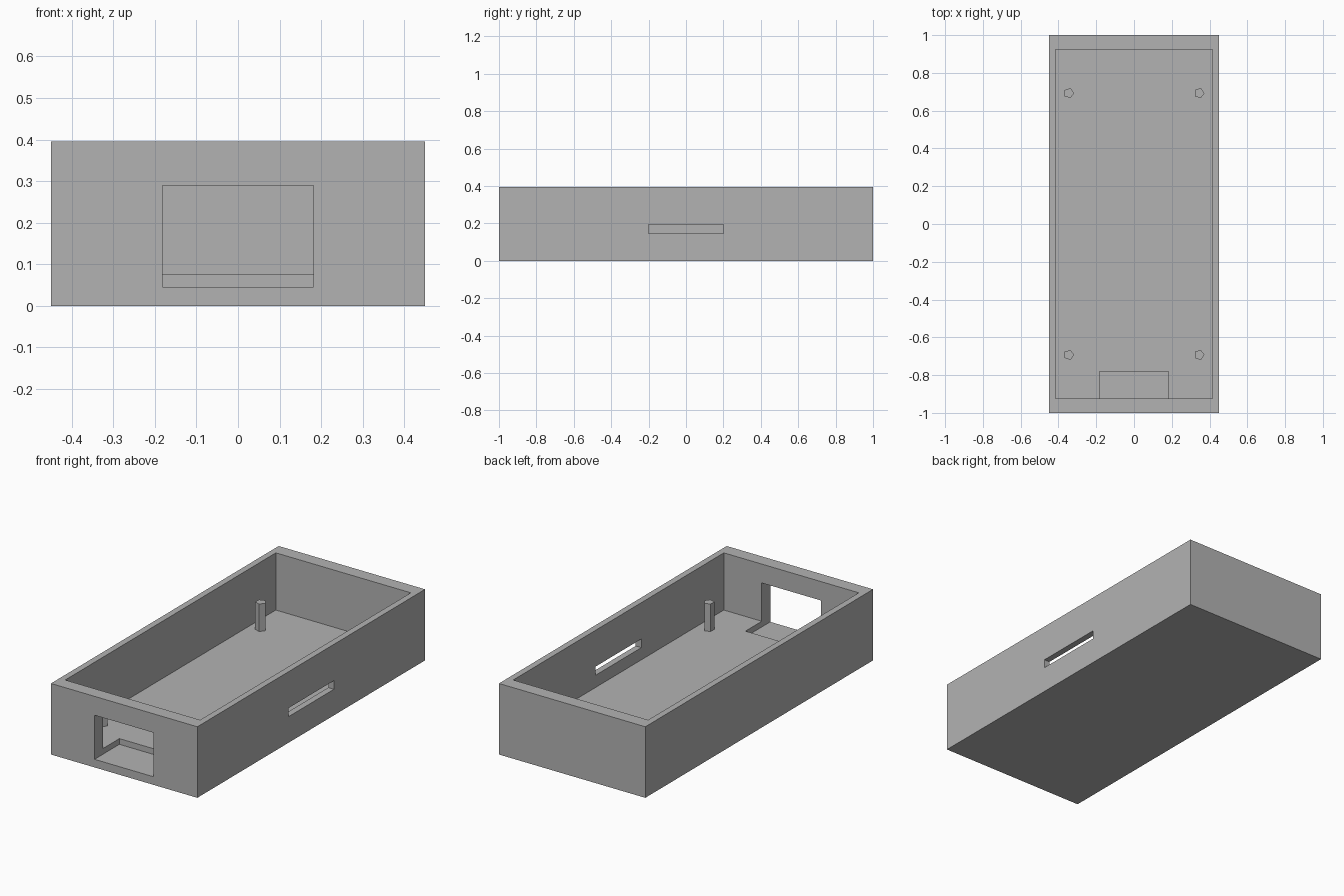
import bpy
import math

HEIGHT = 0.395
FLOOR = 0.077

default_cube = bpy.data.objects.get("Cube")
if default_cube:
    bpy.data.objects.remove(default_cube, do_unlink=True)

grey = bpy.data.materials.new("plain grey")
grey.use_nodes = True
colour = (0.45, 0.45, 0.45, 1.0)
grey.diffuse_color = colour
grey.node_tree.nodes["Principled BSDF"].inputs["Base Color"].default_value = colour


def box(name, low, high):
    """Axis-aligned box between two opposite corners."""
    bpy.ops.mesh.primitive_cube_add(size=1)
    obj = bpy.context.object
    obj.name = name
    obj.location = [(a + b) / 2 for a, b in zip(low, high)]
    obj.scale = [b - a for a, b in zip(low, high)]
    bpy.ops.object.transform_apply(location=True, rotation=False, scale=True)
    obj.data.materials.append(grey)
    return obj


def cut(target, cutter):
    """Subtract the cutter from the target, then discard it."""
    cutter.hide_render = True
    mod = target.modifiers.new("cut", "BOOLEAN")
    mod.operation = "DIFFERENCE"
    mod.solver = "EXACT"
    mod.object = cutter
    bpy.context.view_layer.objects.active = target
    bpy.ops.object.modifier_apply(modifier=mod.name)
    bpy.data.objects.remove(cutter, do_unlink=True)


# Open tray with thick end walls
tray = box("tray", (-0.45, -1, 0), (0.45, 1, HEIGHT))
cut(tray, box("cavity_cutter", (-0.415, -0.925, FLOOR), (0.415, 0.925, 0.6)))

# Front window that continues as a shallow pocket in the floor
cut(tray, box("window_cutter", (-0.182, -1.1, 0.045), (0.182, -0.782, 0.29)))

# Narrow slot through the left wall
cut(tray, box("slot_cutter", (0.38, -0.2, 0.145), (0.5, 0.2, 0.193)))

# Five-sided posts near the corners, sunk slightly into the floor
post_base, post_top = FLOOR - 0.01, 0.23
for x_side, x_name in ((-1, "right"), (1, "left")):
    for y_side, y_name in ((-1, "front"), (1, "back")):
        bpy.ops.mesh.primitive_cylinder_add(
            vertices=5, radius=0.028, depth=post_top - post_base,
            location=(x_side * 0.345, y_side * 0.693, (post_base + post_top) / 2),
            rotation=(0, 0, -math.pi / 2))
        post = bpy.context.object
        post.name = f"{y_name}_{x_name}_post"
        post.data.materials.append(grey)
